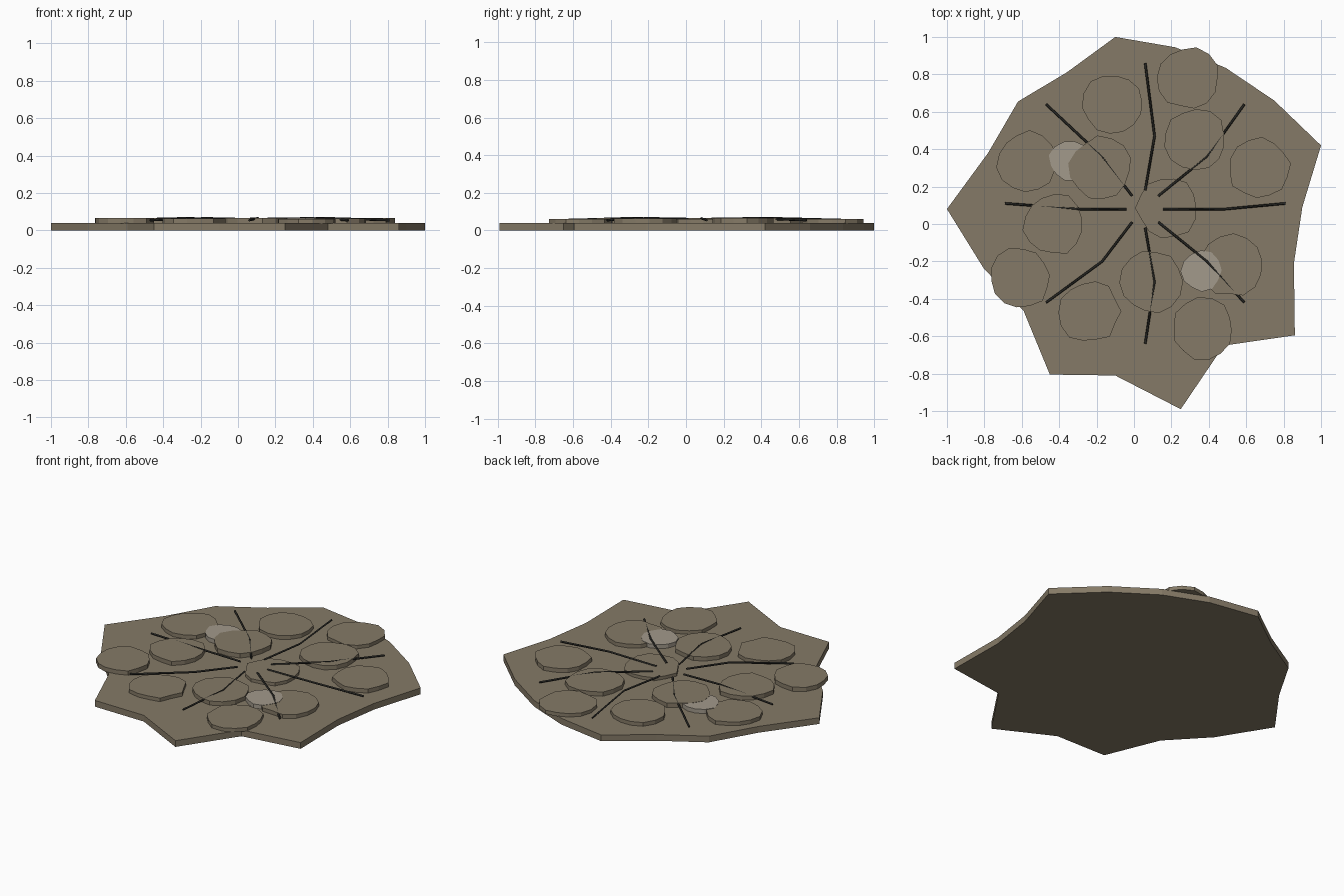
import bpy, bmesh, math, random

if "Cube" in bpy.data.objects:
    bpy.data.objects.remove(bpy.data.objects["Cube"])

random.seed(4)


def material(name, rgb):
    m = bpy.data.materials.new(name)
    m.diffuse_color = (*rgb, 1)
    m.use_nodes = True
    m.node_tree.nodes["Principled BSDF"].inputs["Base Color"].default_value = m.diffuse_color
    return m


ROCK = material("rock", (0.235, 0.195, 0.135))
PALE = material("pale_rock", (0.36, 0.32, 0.26))
DARK = material("crack_dark", (0.02, 0.02, 0.017))


def plate(name, outline, z0, z1, mat):
    """Flat prism: an outline extruded from z0 up to z1."""
    bm = bmesh.new()
    face = bm.faces.new([bm.verts.new((x, y, z0)) for x, y in outline])
    ext = bmesh.ops.extrude_face_region(bm, geom=[face])["geom"]
    for v in ext:
        if isinstance(v, bmesh.types.BMVert):
            v.co.z = z1
    if face.is_valid and not any(len(e.link_faces) == 1 for e in face.edges):
        pass
    else:
        bm.faces.new([v for v in bm.verts if v.co.z == z0])
    bmesh.ops.recalc_face_normals(bm, faces=bm.faces)
    me = bpy.data.meshes.new(name)
    bm.to_mesh(me)
    bm.free()
    me.materials.append(mat)
    ob = bpy.data.objects.new(name, me)
    bpy.context.collection.objects.link(ob)
    return ob


def blob(cx, cy, r, n, noise):
    """Irregular rounded outline."""
    turn = random.random()
    pts = []
    for i in range(n):
        a = 2 * math.pi * (i + turn) / n
        k = r * random.uniform(1 - noise, 1 + noise)
        pts.append((cx + k * math.cos(a), cy + k * math.sin(a)))
    return pts


# Jagged ground slab
slab = [(0.9, 0.09), (1, 0.42), (0.75, 0.66), (0.49, 0.835), (0.22, 0.945), (-0.1, 1),
        (-0.36, 0.81), (-0.62, 0.655), (-0.78, 0.38), (-1, 0.08), (-0.805, -0.235),
        (-0.59, -0.465), (-0.45, -0.805), (-0.1, -0.81), (0.25, -0.99), (0.48, -0.65),
        (0.86, -0.595), (0.855, -0.21)]
plate("ground_slab", slab, 0, 0.04, ROCK)

# Raised stones: centre x, centre y, top z
stones = [(-0.11, 0.64, 0.064), (0.29, 0.78, 0.062), (0.33, 0.45, 0.067), (0.67, 0.30, 0.066),
          (-0.57, 0.33, 0.064), (-0.18, 0.30, 0.068), (-0.43, 0.0, 0.066), (0.18, 0.09, 0.060),
          (-0.61, -0.29, 0.067), (0.09, -0.31, 0.066), (0.52, -0.22, 0.064),
          (-0.24, -0.47, 0.063), (0.37, -0.56, 0.062)]
for i, (x, y, top) in enumerate(stones):
    plate(f"stone_{i + 1}", blob(x, y, 0.163, 14, 0.07), 0.038, top, ROCK)

# Pale chips
for i, (x, y, top) in enumerate([(0.36, -0.25, 0.0655), (-0.345, 0.34, 0.0665)]):
    plate(f"pale_chip_{i + 1}", blob(x, y, 0.108, 12, 0.06), 0.038, top, PALE)

# Radial cracks: inner, bend and outer offsets from the centre
cracks = [
    ((0.155, 0.08), (0.49, 0.08), (0.81, 0.11)), ((0.13, 0.15), (0.39, 0.36), (0.59, 0.64)),
    ((0.06, 0.18), (0.11, 0.47), (0.06, 0.86)), ((-0.01, 0.15), (-0.17, 0.36), (-0.47, 0.64)),
    ((-0.04, 0.08), (-0.29, 0.08), (-0.69, 0.11)), ((-0.01, 0.01), (-0.17, -0.2), (-0.47, -0.42)),
    ((0.06, -0.02), (0.11, -0.31), (0.06, -0.64)), ((0.13, 0.01), (0.39, -0.2), (0.59, -0.42))]
for i, path in enumerate(cracks):
    cu = bpy.data.curves.new(f"crack_{i + 1}", "CURVE")
    cu.dimensions = "3D"
    cu.bevel_depth = 0.0065
    cu.bevel_resolution = 0
    cu.use_fill_caps = True
    sp = cu.splines.new("POLY")
    sp.points.add(2)
    for p, (x, y), z in zip(sp.points, path, (0.061, 0.065, 0.055)):
        p.co = (x, y, z, 1)
    cu.materials.append(DARK)
    bpy.context.collection.objects.link(bpy.data.objects.new(f"crack_{i + 1}", cu))
